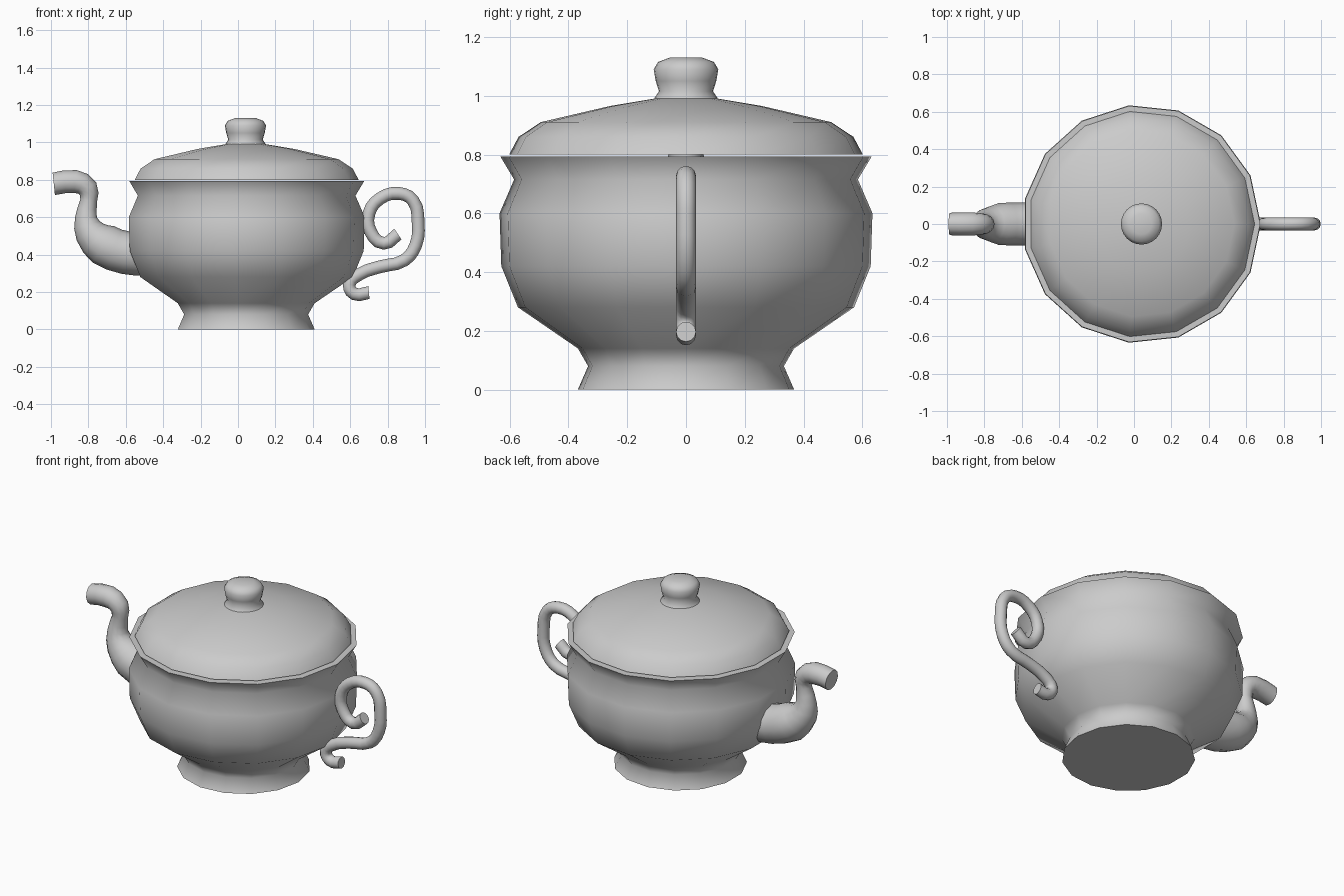
import bpy, bmesh, math

if "Cube" in bpy.data.objects:
    bpy.data.objects.remove(bpy.data.objects["Cube"])

CENTRE_X = 0.04


def select_only(ob):
    bpy.ops.object.select_all(action='DESELECT')
    ob.select_set(True)
    bpy.context.view_layer.objects.active = ob


def smooth(ob, angle):
    select_only(ob)
    bpy.ops.object.shade_smooth_by_angle(angle=math.radians(angle))


def lathe(name, profile, sides, angle=75):
    """Revolve a (radius, height) profile; both ends are capped unless on the axis."""
    bm = bmesh.new()
    rings = [[bm.verts.new((CENTRE_X + r * math.cos(2 * math.pi * i / sides),
                            r * math.sin(2 * math.pi * i / sides), z))
              for i in range(sides)] for r, z in profile]
    for low, high in zip(rings, rings[1:]):
        for i in range(sides):
            j = (i + 1) % sides
            bm.faces.new((low[i], low[j], high[j], high[i]))
    bm.faces.new(rings[0][::-1])
    bm.faces.new(rings[-1])
    mesh = bpy.data.meshes.new(name)
    bm.to_mesh(mesh)
    bm.free()
    ob = bpy.data.objects.new(name, mesh)
    bpy.context.collection.objects.link(ob)
    smooth(ob, angle)
    return ob


def tube(name, points, resolution=3):
    """Capped round tube along (x, z, radius) points in the y = 0 plane."""
    curve = bpy.data.curves.new(name, 'CURVE')
    curve.dimensions = '3D'
    curve.bevel_depth = 1
    curve.bevel_resolution = 4
    curve.resolution_u = resolution
    curve.use_fill_caps = True
    spline = curve.splines.new('BEZIER')
    spline.bezier_points.add(len(points) - 1)
    for p, (x, z, r) in zip(spline.bezier_points, points):
        p.co = (x, 0, z)
        p.radius = r
        p.handle_left_type = p.handle_right_type = 'AUTO'
    ob = bpy.data.objects.new(name, curve)
    bpy.context.collection.objects.link(ob)
    select_only(ob)
    bpy.ops.object.convert(target='MESH')
    ob = bpy.context.view_layer.objects.active
    # weld the caps to the tube so that the normals are consistent
    bm = bmesh.new()
    bm.from_mesh(ob.data)
    bmesh.ops.remove_doubles(bm, verts=bm.verts, dist=0.0005)
    bmesh.ops.recalc_face_normals(bm, faces=bm.faces)
    bm.to_mesh(ob.data)
    bm.free()
    smooth(ob, 60)
    return ob


# Fifteen-sided pot with flared foot and rim
lathe("pot_body", [(0.37, 0), (0.335, 0.08), (0.37, 0.14), (0.575, 0.28),
                   (0.632, 0.42), (0.638, 0.60), (0.588, 0.715),
                   (0.635, 0.793), (0.605, 0.793)], 15)

# Domed lid
lathe("lid", [(0.605, 0.80), (0.573, 0.86), (0.497, 0.91), (0.26, 0.965),
              (0.11, 0.99)], 15)

# Lid knob
lathe("lid_knob", [(0.11, 0.988), (0.092, 1.015), (0.103, 1.05), (0.11, 1.09),
                   (0.095, 1.115), (0.055, 1.13)], 24)

# Curved spout, narrowing towards the mouth
tube("spout", [(-0.48, 0.40, 0.115), (-0.60, 0.41, 0.115), (-0.72, 0.455, 0.113),
               (-0.79, 0.52, 0.085), (-0.813, 0.60, 0.058), (-0.798, 0.69, 0.045),
               (-0.805, 0.755, 0.056), (-0.87, 0.79, 0.062), (-0.985, 0.778, 0.06)], 2)

# Scrolled handle
R = 0.034
handle = [(0.855, 0.51), (0.78, 0.46), (0.71, 0.52), (0.70, 0.62), (0.76, 0.70),
          (0.86, 0.727), (0.935, 0.69), (0.963, 0.57), (0.95, 0.45), (0.89, 0.37),
          (0.76, 0.335), (0.65, 0.295), (0.595, 0.24), (0.622, 0.19), (0.70, 0.197)]
tube("handle", [(x, z, R) for x, z in handle])
